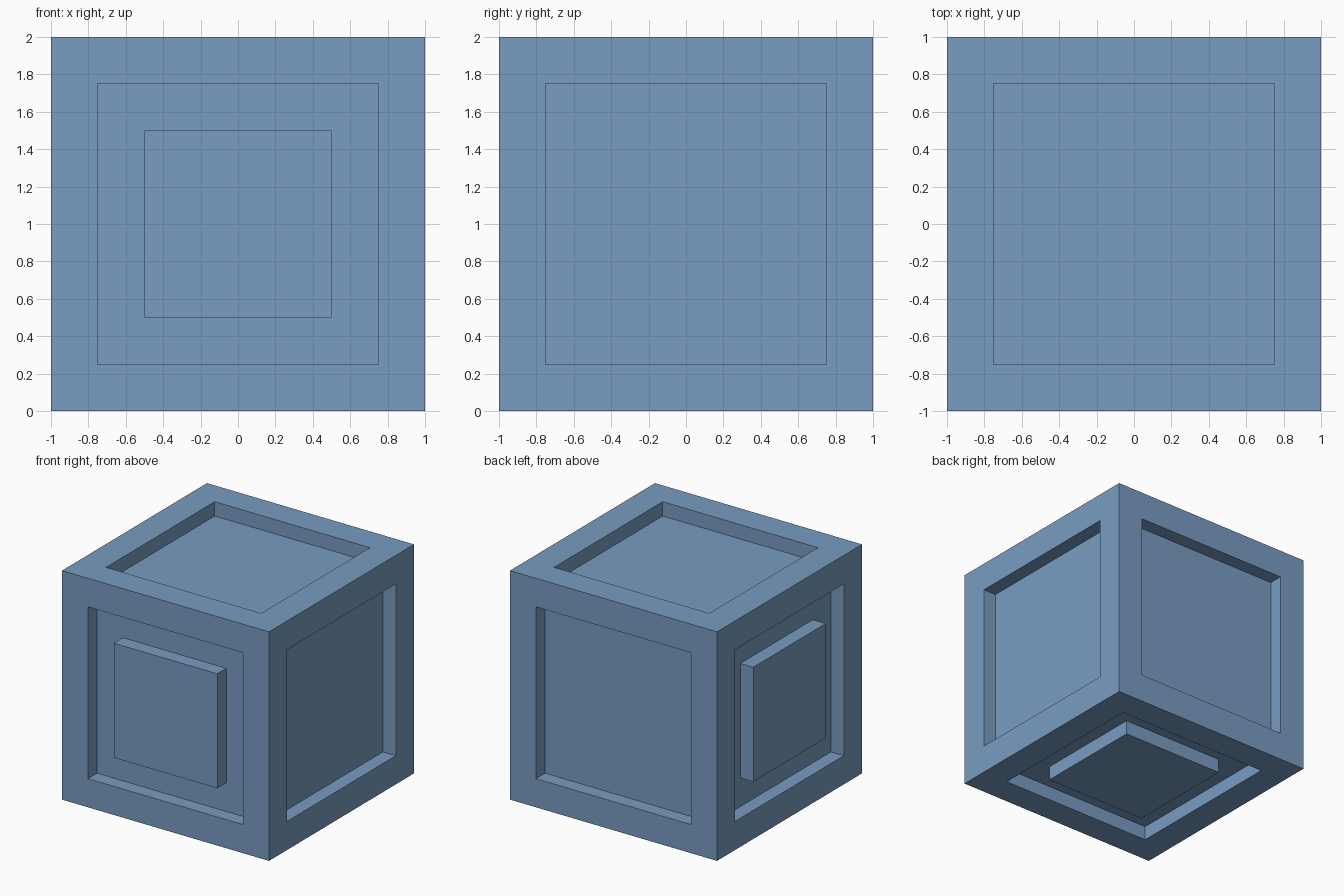
import bpy
import bmesh
from mathutils import Matrix, Vector

cube = bpy.data.objects.get("Cube")
if cube:
    bpy.data.objects.remove(cube, do_unlink=True)

BORDER = 0.25    # width of the frame and of the groove around a panel
DEPTH = 0.125    # depth of each recess

blue = bpy.data.materials.new("steel blue")
blue.use_nodes = True
colour = (0.188, 0.332, 0.539, 1.0)
blue.diffuse_color = colour
blue.node_tree.nodes["Principled BSDF"].inputs["Base Color"].default_value = colour


def inset_and_push(bm, face, direction, distance):
    """Inset a face, then extrude the middle along a direction; return the new middle."""
    bmesh.ops.inset_individual(bm, faces=[face], thickness=BORDER, use_even_offset=True)
    middle = bmesh.ops.extrude_discrete_faces(bm, faces=[face])["faces"][0]
    bmesh.ops.translate(bm, verts=list(middle.verts), vec=direction * distance)
    bm.normal_update()
    return middle


# Solid block
bm = bmesh.new()
bmesh.ops.create_cube(bm, size=2.0, matrix=Matrix.Translation((0, 0, 1)))
bm.normal_update()

# Recess on every side; a raised flush panel on the front, -x and bottom sides
sides = [(f, Vector(f.normal)) for f in bm.faces]
for face, normal in sides:
    floor = inset_and_push(bm, face, normal, -DEPTH)
    if min(normal) < -0.5:
        inset_and_push(bm, floor, normal, DEPTH)

bmesh.ops.recalc_face_normals(bm, faces=bm.faces[:])
mesh = bpy.data.meshes.new("panelled_block")
bm.to_mesh(mesh)
bm.free()
mesh.materials.append(blue)
block = bpy.data.objects.new("panelled_block", mesh)
bpy.context.collection.objects.link(block)
